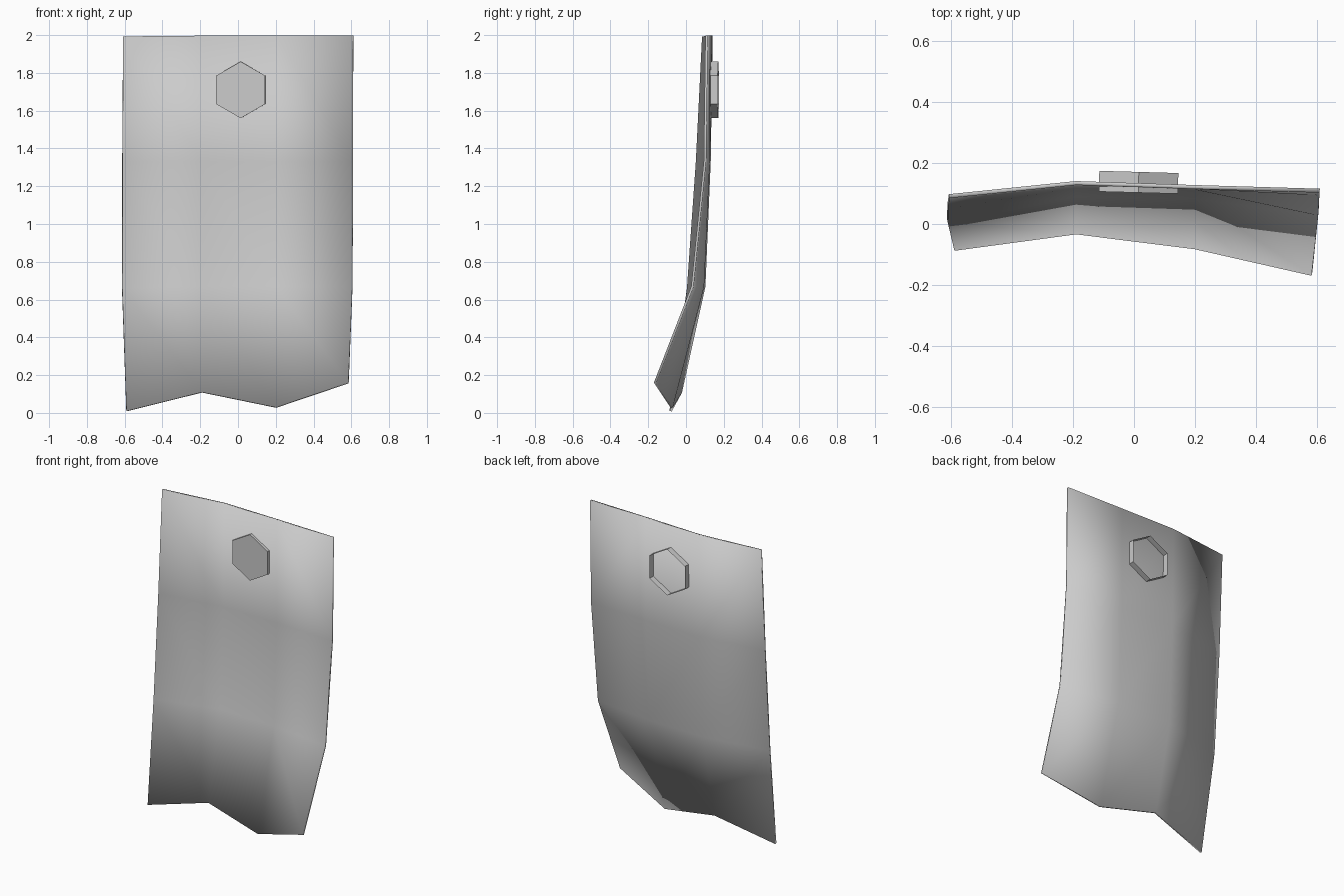
import bpy, bmesh, math
from mathutils import Matrix

if "Cube" in bpy.data.objects:
    bpy.data.objects.remove(bpy.data.objects["Cube"])


def make_object(name, bm):
    mesh = bpy.data.meshes.new(name)
    bm.to_mesh(mesh)
    bm.free()
    obj = bpy.data.objects.new(name, mesh)
    bpy.context.collection.objects.link(obj)
    return obj


# Bent plate: four columns of (x, y, z) front-face points, from top to bottom
columns = [
    [(-0.607, 0.085, 1.993), (-0.611, 0.052, 1.33), (-0.612, 0.005, 0.66), (-0.59, -0.088, 0.01)],
    [(-0.19, 0.128, 1.997), (-0.19, 0.118, 1.33), (-0.19, 0.09, 0.67), (-0.19, -0.034, 0.11)],
    [(0.2, 0.115, 1.999), (0.2, 0.113, 1.33), (0.2, 0.083, 0.67), (0.2, -0.083, 0.03)],
    [(0.61, 0.103, 1.999), (0.609, 0.094, 1.33), (0.605, 0.028, 0.67), (0.583, -0.17, 0.16)],
]
bm = bmesh.new()
grid = [[bm.verts.new(p) for p in col] for col in columns]
for left, right in zip(grid, grid[1:]):
    for j in range(3):
        bm.faces.new((left[j], left[j + 1], right[j + 1]))
        bm.faces.new((left[j], right[j + 1], right[j]))
for f in bm.faces:
    f.smooth = True
plate = make_object("armour_plate", bm)

# Thin the sheet out towards the back
solid = plate.modifiers.new("thickness", "SOLIDIFY")
solid.thickness = 0.013
solid.offset = -1

# Hexagonal rivet: capped at the front, open at the back
bm = bmesh.new()
rings = [[bm.verts.new((0.15 * math.sin(k * math.pi / 3), y, 0.15 * math.cos(k * math.pi / 3)))
          for k in range(6)] for y in (-0.034, 0.034)]
bm.faces.new(rings[0])
for k in range(6):
    n = (k + 1) % 6
    bm.faces.new((rings[0][n], rings[0][k], rings[1][k], rings[1][n]))
rivet = make_object("hex_rivet", bm)
rivet.matrix_world = Matrix.Translation((0.015, 0.137, 1.71)) @ Matrix.Rotation(math.radians(-1.6), 4, 'Z')
